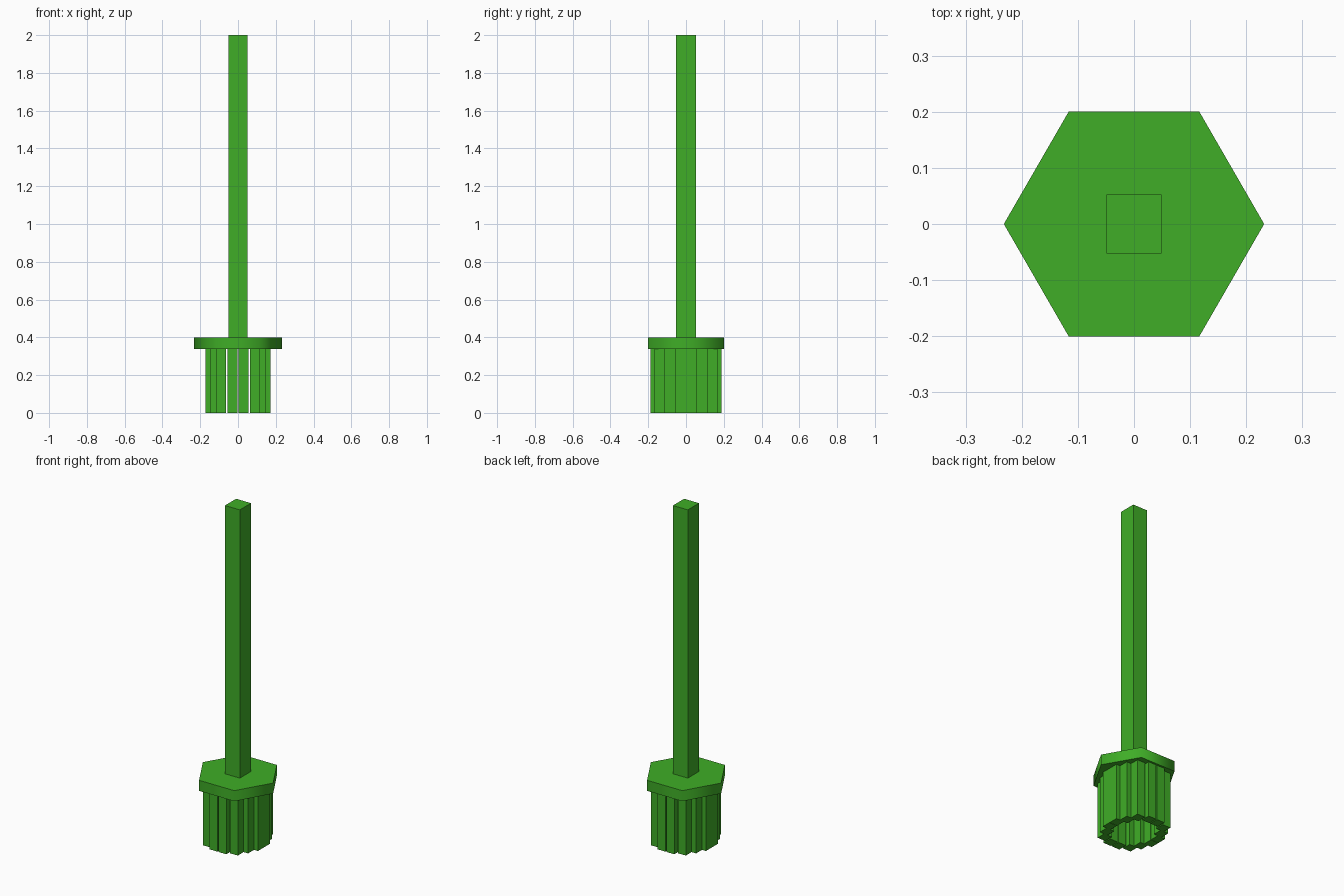
import bpy
import math

if "Cube" in bpy.data.objects:
    bpy.data.objects.remove(bpy.data.objects["Cube"])

green = bpy.data.materials.new("green")
green.diffuse_color = (0.05, 0.42, 0.02, 1)
green.use_nodes = True
green.node_tree.nodes["Principled BSDF"].inputs["Base Color"].default_value = green.diffuse_color


def box(name, center, size):
    bpy.ops.mesh.primitive_cube_add(size=1, location=center)
    ob = bpy.context.object
    ob.name = name
    ob.scale = size
    bpy.ops.object.transform_apply(location=False, rotation=False, scale=True)
    ob.data.materials.append(green)
    return ob


# Square handle
box("handle", (0, 0, 1.2), (0.098, 0.105, 1.6))

# Hexagonal head, points towards +x and -x, sides shaded smooth
bpy.ops.mesh.primitive_cylinder_add(vertices=6, radius=0.232, depth=0.063,
                                    location=(0, 0, 0.3685),
                                    rotation=(0, 0, math.radians(30)))
head = bpy.context.object
head.name = "head"
head.data.materials.append(green)
bpy.ops.object.transform_apply(location=False, rotation=True, scale=False)
bpy.ops.object.shade_smooth_by_angle(angle=math.radians(65))

# Hollow ring of square bristles, one quadrant mirrored to all four
quadrant = [(0.029, 0.161), (0.089, 0.139), (0.119, 0.085), (0.145, 0.029)]
for x, y in quadrant:
    for sx in (-1, 1):
        for sy in (-1, 1):
            box("bristle", (x * sx, y * sy, 0.1685), (0.053, 0.056, 0.337))
